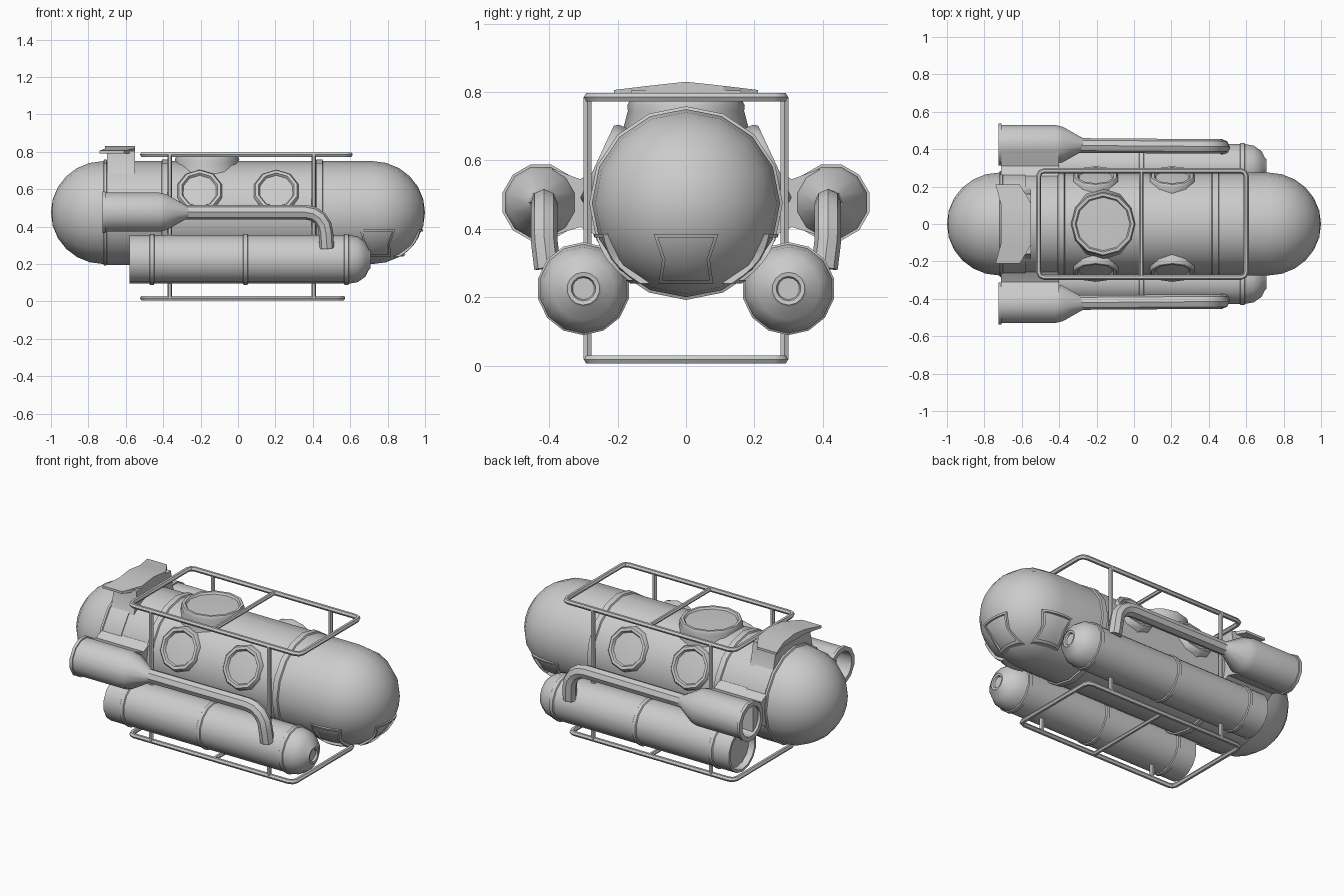
import bpy, bmesh
from math import pi, sin, cos, sqrt, radians
from mathutils import Matrix, Vector

if "Cube" in bpy.data.objects:
    bpy.data.objects.remove(bpy.data.objects["Cube"])


def finish(bm, name, angle=35):
    bmesh.ops.remove_doubles(bm, verts=bm.verts, dist=1e-5)
    bmesh.ops.recalc_face_normals(bm, faces=bm.faces)
    me = bpy.data.meshes.new(name)
    bm.to_mesh(me)
    bm.free()
    ob = bpy.data.objects.new(name, me)
    bpy.context.collection.objects.link(ob)
    bpy.ops.object.select_all(action='DESELECT')
    ob.select_set(True)
    bpy.context.view_layer.objects.active = ob
    bpy.ops.object.shade_smooth_by_angle(angle=radians(angle))
    return ob


def lathe(name, prof, n, loc, direction=(1, 0, 0), turn=0.0):
    """Revolve (height, radius) points around an axis."""
    m = Matrix.Translation(loc) @ Vector(direction).to_track_quat('Z', 'Y').to_matrix().to_4x4()
    bm = bmesh.new()
    rings = [[bm.verts.new(m @ Vector((max(r, 1e-7) * cos(turn + 2 * pi * i / n),
                                       max(r, 1e-7) * sin(turn + 2 * pi * i / n), h)))
              for i in range(n)] for h, r in prof]
    for a, b in zip(rings, rings[1:]):
        for i in range(n):
            j = (i + 1) % n
            bm.faces.new((a[i], a[j], b[j], b[i]))
    return finish(bm, name)


def prism(name, pts, x0, x1):
    """Extrude a (y, z) outline along x."""
    bm = bmesh.new()
    f = bm.faces.new([bm.verts.new((x0, y, z)) for y, z in pts])
    ext = bmesh.ops.extrude_face_region(bm, geom=[f])['geom']
    bmesh.ops.translate(bm, vec=(x1 - x0, 0, 0),
                        verts=[v for v in ext if isinstance(v, bmesh.types.BMVert)])
    return finish(bm, name)


def tube(name, pts, r, closed=False, res=2):
    cu = bpy.data.curves.new(name, 'CURVE')
    cu.dimensions = '3D'
    cu.bevel_depth = r
    cu.bevel_resolution = res
    cu.use_fill_caps = True
    sp = cu.splines.new('POLY')
    sp.points.add(len(pts) - 1)
    for p, c in zip(sp.points, pts):
        p.co = (*c, 1)
    sp.use_cyclic_u = closed
    ob = bpy.data.objects.new(name, cu)
    bpy.context.collection.objects.link(ob)
    bpy.ops.object.select_all(action='DESELECT')
    ob.select_set(True)
    bpy.context.view_layer.objects.active = ob
    bpy.ops.object.convert(target='MESH')
    bpy.ops.object.shade_smooth_by_angle(angle=radians(40))


# capsule hull with raised bands
R, ZC = 0.275, 0.475
dome = [(0.72 + 0.28 * sin(a), R * cos(a)) for a in [i * pi / 12 for i in range(7)]]
bands = []
for a, b in ((-0.72, -0.70), (-0.41, -0.37), (0.415, 0.455)):
    bands += [(a, R), (a + 0.004, 0.283), (b - 0.004, 0.283), (b, R)]
lathe("hull", [(-x, r) for x, r in reversed(dome)] + bands + dome, 16, (0, 0, ZC))

# top hatch
lathe("top_hatch", [(0.6, 0.19), (0.68, 0.187), (0.745, 0.17), (0.76, 0.172), (0.775, 0.165),
                    (0.775, 0.15), (0.764, 0.143), (0.77, 0)], 12, (-0.165, 0, 0), (0, 0, 1))

# side portholes
tilt = radians(25)
for s in (1, -1):
    d = Vector((0, s * cos(tilt), sin(tilt)))
    for x in (-0.205, 0.205):
        lathe("porthole", [(-0.06, 0.127), (0.0, 0.125), (0.012, 0.116), (0.012, 0.1),
                           (-0.002, 0.092), (0.006, 0)], 10,
              Vector((x, 0, ZC)) + d * R, d, pi / 10)

# raised window frames on the nose dome
half = [(0.0, -0.09), (0.095, -0.09), (0.07, -0.165), (0.08, -0.235), (0.0, -0.235)]
outline = half + [(-y, z) for y, z in half[3:0:-1]]


def frame(angle):
    pts = []
    for i, p in enumerate(outline):
        q = outline[(i + 1) % len(outline)]
        pts += [(p[0] + (q[0] - p[0]) * t / 3, p[1] + (q[1] - p[1]) * t / 3) for t in range(3)]
    rot = Matrix.Translation((0.72, 0, ZC)) @ Matrix.Rotation(radians(angle), 4, 'Z')
    bm = bmesh.new()
    rings = []
    for k, r in ((1, 0.266), (1, 0.286), (0.86, 0.286), (0.86, 0.266)):
        ring = []
        for y, z in pts:
            y, z = y * k, -0.163 + (z + 0.163) * k
            ring.append(bm.verts.new(rot @ Vector((sqrt(r * r - y * y - z * z), y, z))))
        rings.append(ring)
    n = len(pts)
    for a, b in zip(rings, rings[1:]):
        for i in range(n):
            bm.faces.new((a[i], a[(i + 1) % n], b[(i + 1) % n], b[i]))
    finish(bm, "nose_window_frame")


for a in (0, 84, -84):
    frame(a)

# tail fin mount and V-shaped top plate
mount = [(0.25, 0.56), (0.185, 0.68), (0.165, 0.76), (0.16, 0.805)]
prism("fin_mount", mount + [(-y, z) for y, z in reversed(mount)], -0.7, -0.55)
bm = bmesh.new()
for s in (1, -1):
    shape = [(-0.71, 0, 0.83), (-0.71, 0.1, 0.818), (-0.74, 0.21, 0.806),
             (-0.61, 0.21, 0.806), (-0.55, 0.11, 0.818), (-0.55, 0, 0.83)]
    up = [bm.verts.new((x, s * y, z)) for x, y, z in shape]
    lo = [bm.verts.new((x, s * y, 0.792)) for x, y, z in shape]
    bm.faces.new((up[0], up[1], up[4], up[5]))
    bm.faces.new(up[1:5])
    bm.faces.new((lo[0], lo[1], lo[4], lo[5]))
    bm.faces.new(lo[1:5])
    for i in range(5):
        bm.faces.new((up[i], up[i + 1], lo[i + 1], lo[i]))
finish(bm, "fin_plate", 20)

# collar around the hull under the fin
lathe("tail_collar", [(-0.70, 0.26), (-0.70, 0.28), (-0.58, 0.28), (-0.58, 0.26)], 16, (0, 0, ZC))

for s in (1, -1):
    # thruster with open rear
    lathe("thruster", [(-0.58, 0), (-0.58, 0.085), (-0.725, 0.088), (-0.725, 0.115), (-0.708, 0.115),
                       (-0.708, 0.108), (-0.42, 0.108), (-0.38, 0.098), (-0.285, 0.042), (-0.26, 0.03)],
          12, (0, s * 0.425, 0.477), (1, 0, 0), pi / 12)
    # fairing joining thruster to hull
    prism("thruster_fairing", [(s * y, z) for y, z in (
        (0.2, 0.62), (0.26, 0.57), (0.31, 0.545), (0.39, 0.575),
        (0.39, 0.38), (0.31, 0.405), (0.26, 0.38), (0.2, 0.33))], -0.71, -0.4)
    # bent pipe
    bend = [(0.36 + 0.11 * sin(a), s * 0.415, 0.367 + 0.11 * cos(a))
            for a in [i * pi / 8 for i in range(5)]]
    tube("thruster_pipe", [(-0.3, s * 0.42, 0.477)] + bend + [(0.475, s * 0.405, 0.285)], 0.039)
    # ballast tank
    prof = [(-0.545, 0), (-0.545, 0.11), (-0.58, 0.115), (-0.58, 0.13)]
    for x in (-0.46, 0.04, 0.58):
        prof += [(x - 0.014, 0.13), (x - 0.01, 0.136), (x + 0.01, 0.136), (x + 0.014, 0.13)]
    prof += [(0.64, 0.122), (0.682, 0.092), (0.7, 0.055), (0.708, 0.048), (0.706, 0.036),
             (0.695, 0.032), (0.695, 0)]
    lathe("ballast_tank", prof, 14, (0, s * 0.3, 0.225), (1, 0, 0), pi / 14)


# tubular cage
def rounded(x0, x1, y, z, r=0.03):
    return [(cx + r * cos(a), cy + r * sin(a), z)
            for cx, cy, k in ((x1 - r, y - r, 0), (x0 + r, y - r, 1), (x0 + r, r - y, 2), (x1 - r, r - y, 3))
            for a in [k * pi / 2 + j * pi / 4 for j in range(3)]]


tube("top_rail", rounded(-0.51, 0.6, 0.285, 0.785), 0.014, True, 1)
tube("bottom_rail", rounded(-0.51, 0.56, 0.285, 0.018), 0.014, True, 1)
for z in (0.018, 0.785):
    tube("cross_bar", [(0.04, -0.285, z), (0.04, 0.285, z)], 0.012, False, 1)
for s in (1, -1):
    for x in (-0.365, 0.405):
        tube("cage_post", [(x, s * 0.288, 0.018), (x, s * 0.288, 0.785)], 0.013, False, 1)
